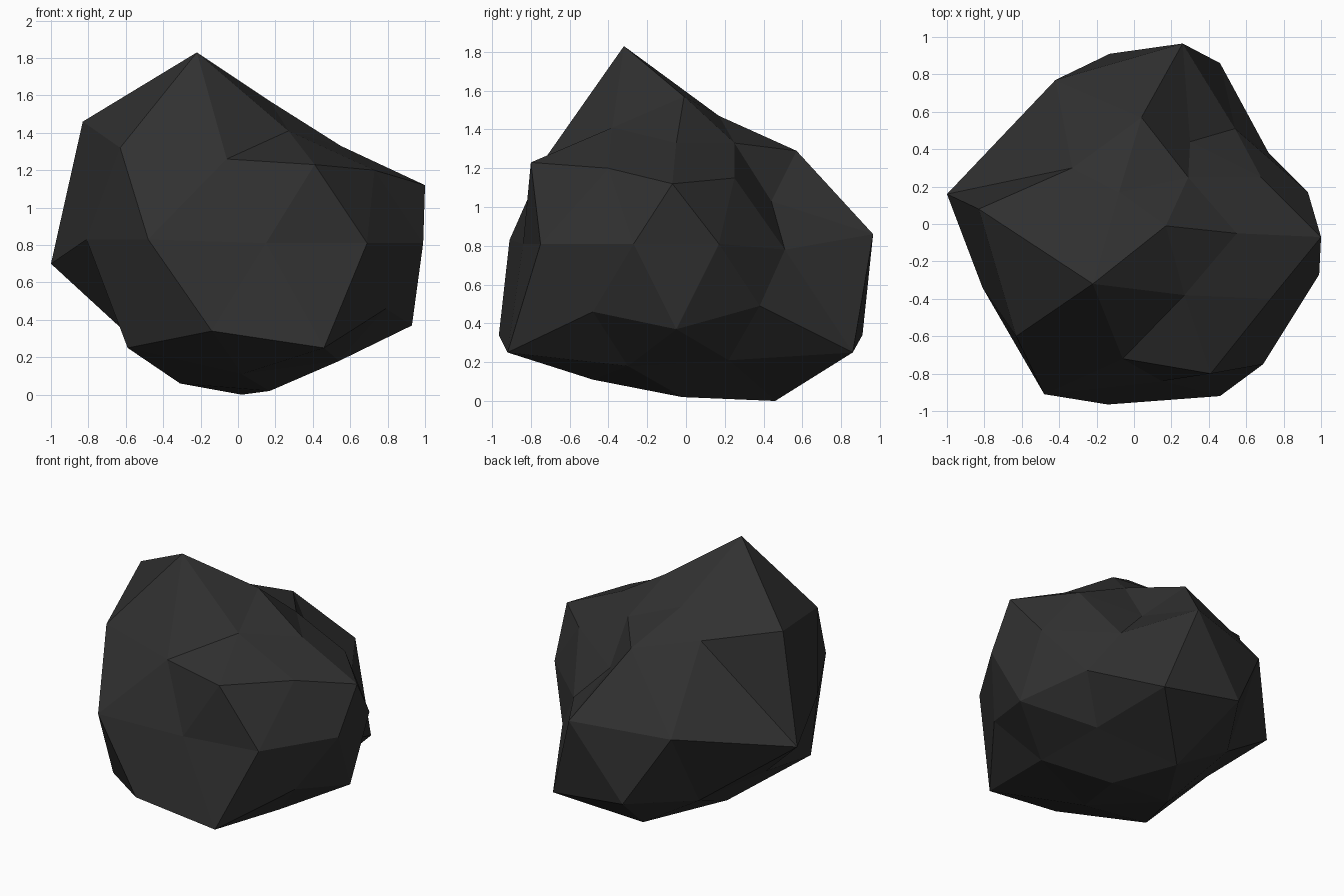
import bpy, math

# Rock: a low-poly icosphere whose rings of vertices are pushed to a rugged outline.
# Each ring runs anticlockwise seen from above; rings go from top to bottom.
RINGS = [
    [(.17, -.01, 1.57)],
    # crown
    [(.55, -.05, 1.33), (.29, .25, 1.33), (-.08, .17, 1.47), (-.22, -.32, 1.83), (.27, -.38, 1.41)],
    # upper shoulder
    [(.68, .25, 1.15), (.04, .57, 1.29), (-.83, .08, 1.46), (-.06, -.72, 1.26), (.73, -.40, 1.20)],
    [(1.0, -.07, 1.12), (.30, .44, 1.03), (-.33, .30, 1.34), (-.63, -.60, 1.32), (.41, -.80, 1.23)],
    # waist
    [(.93, .17, .81), (.54, .51, .78), (.26, .965, .86), (-.42, .77, .83), (-1.0, .16, .70),
     (-.81, -.34, .83), (-.48, -.91, .83), (.15, -.84, .81), (.69, -.75, .81), (.99, -.27, .81)],
    # lower shoulder
    [(.72, .38, .49), (-.13, .91, .34), (-.63, -.01, .36), (-.14, -.965, .34), (.79, -.48, .46)],
    [(.93, -.05, .37), (.46, .86, .25), (-.42, .45, .27), (-.59, -.58, .25), (.46, -.92, .25)],
    # base
    [(.50, .22, .21), (.02, .46, .0), (-.31, -.03, .06), (.02, -.48, .11), (.54, -.30, .18)],
    [(.17, -.02, .02)],
]

bpy.ops.mesh.primitive_ico_sphere_add(subdivisions=2, radius=1)
rock = bpy.context.object
rock.name = "rock"


def ring_order(v):
    angle = round(math.degrees(math.atan2(v.co.y, v.co.x))) % 360
    return (-round(v.co.z, 2), angle if abs(v.co.z) < .99 else 0)


targets = [p for ring in RINGS for p in ring]
for v, p in zip(sorted(rock.data.vertices, key=ring_order), targets):
    v.co = p

# Flat dark stone
stone = bpy.data.materials.new("dark stone")
stone.diffuse_color = (.03, .03, .03, 1)
rock.data.materials.append(stone)
for f in rock.data.polygons:
    f.use_smooth = False
rock.data.update()
